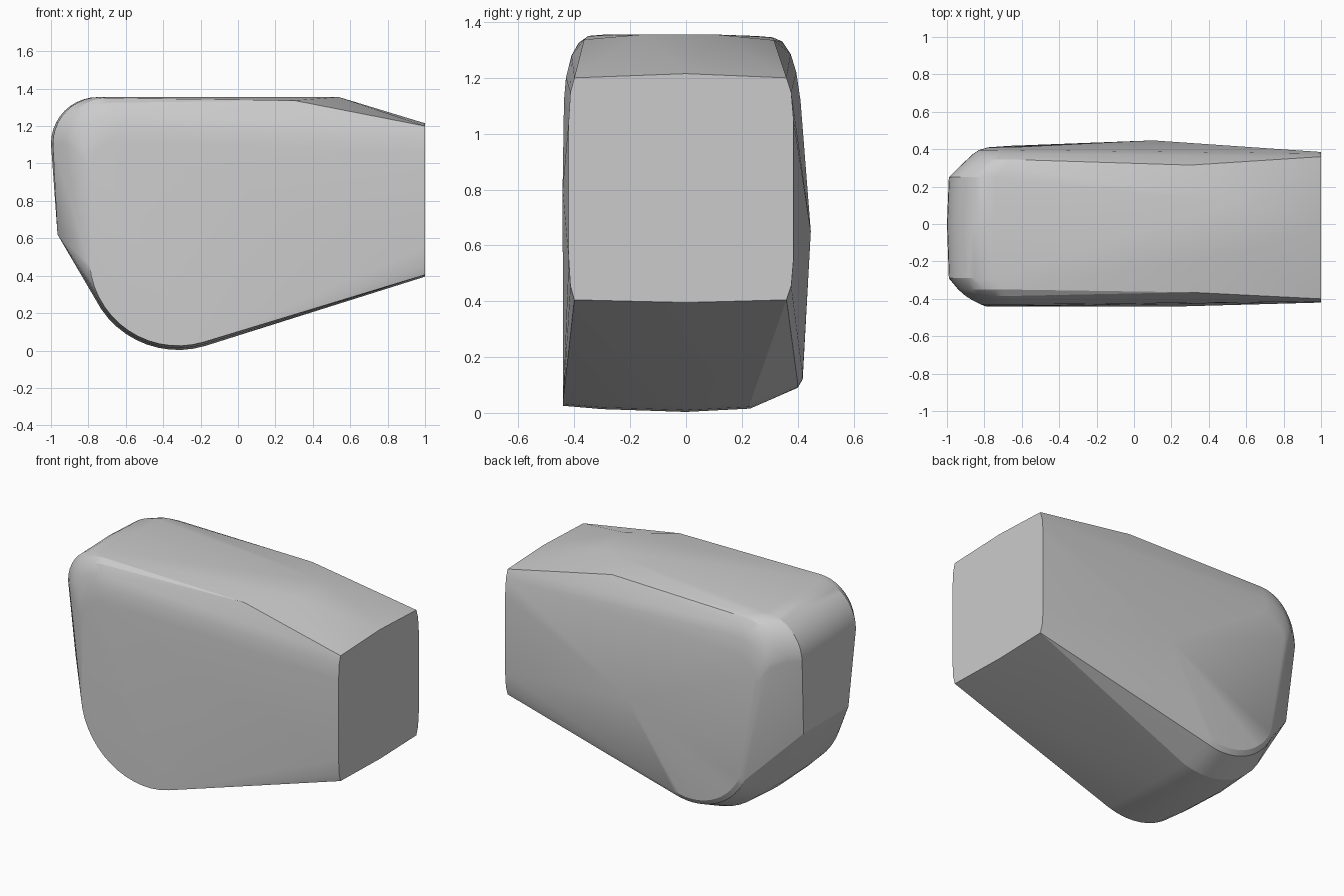
import bpy, bmesh
from math import sin, cos, radians

cube = bpy.data.objects.get("Cube")
if cube:
    bpy.data.objects.remove(cube, do_unlink=True)

grey = bpy.data.materials.new("stone_grey")
grey.use_nodes = True
colour = (0.6, 0.6, 0.6, 1)
grey.diffuse_color = colour
grey.node_tree.nodes["Principled BSDF"].inputs["Base Color"].default_value = colour

points = []


def arc(y, cx, cz, r, start, end, steps):
    """Rounded corner of the side profile at depth y."""
    for i in range(steps + 1):
        a = radians(start + (end - start) * i / steps)
        points.append((cx + r * cos(a), y, cz + r * sin(a)))


# Rounded heel along the bottom: depth, radius
for y, r in ((-0.44, 0.475), (-0.3, 0.487), (0, 0.497), (0.23, 0.485), (0.40, 0.41), (0.418, 0.38)):
    arc(y, -0.32, 0.5, r, 185 if y < 0.3 else 205, 287, 14)

# Rounded upper corner: depth, top height, left edge, radius
for y, top, left, r in (
        (-0.437, 1.12, -0.80, 0.16), (-0.43, 1.2, -0.82, 0.19),
        (-0.41, 1.28, -0.86, 0.22), (-0.385, 1.325, -0.90, 0.23),
        (-0.35, 1.35, -0.94, 0.24), (-0.29, 1.355, -0.99, 0.25),
        (0, 1.355, -1, 0.25), (0.25, 1.35, -0.99, 0.25),
        (0.31, 1.345, -0.93, 0.24), (0.345, 1.33, -0.89, 0.23),
        (0.375, 1.285, -0.86, 0.21), (0.395, 1.22, -0.83, 0.18),
        (0.41, 1.12, -0.78, 0.15)):
    arc(y, left + r, top - r, r, 90, 180, 10)

# Lower rear corner, top ridge and side high points
points += [(-0.965, -0.25, 0.62), (-0.965, 0.2, 0.62),
           (0.54, -0.16, 1.355), (0.54, 0.11, 1.355),
           (0.3, -0.365, 1.337), (0.3, 0.315, 1.335),
           (0.1, 0.447, 0.65), (0.2, -0.442, 0.8)]

# Flat end with softened edges, slightly bowed top and bottom
for z_edge, z_side, z_mid in ((1.2, 1.05, 1.215), (0.405, 0.55, 0.395)):
    points += [(1, 0, z_mid), (1, -0.4, z_edge), (1, 0.36, z_edge),
               (1, -0.42, z_side), (1, 0.385, z_side)]
    z_soft = z_edge * 0.65 + z_side * 0.35
    points += [(1, -0.414, z_soft), (1, 0.377, z_soft)]

# Stretch one convex skin over the profiles
bm = bmesh.new()
for p in points:
    bm.verts.new(p)
hull = bmesh.ops.convex_hull(bm, input=bm.verts)
spare = [g for g in set(hull["geom_interior"] + hull["geom_unused"])
         if isinstance(g, bmesh.types.BMVert)]
bmesh.ops.delete(bm, geom=spare, context="VERTS")
bmesh.ops.dissolve_limit(bm, angle_limit=radians(0.5), verts=bm.verts, edges=bm.edges)
bmesh.ops.recalc_face_normals(bm, faces=bm.faces)

mesh = bpy.data.meshes.new("rounded_block")
bm.to_mesh(mesh)
bm.free()
mesh.materials.append(grey)
block = bpy.data.objects.new("rounded_block", mesh)
bpy.context.collection.objects.link(block)
bpy.ops.object.select_all(action="DESELECT")
block.select_set(True)
bpy.context.view_layer.objects.active = block
bpy.ops.object.shade_smooth_by_angle(angle=radians(20))
